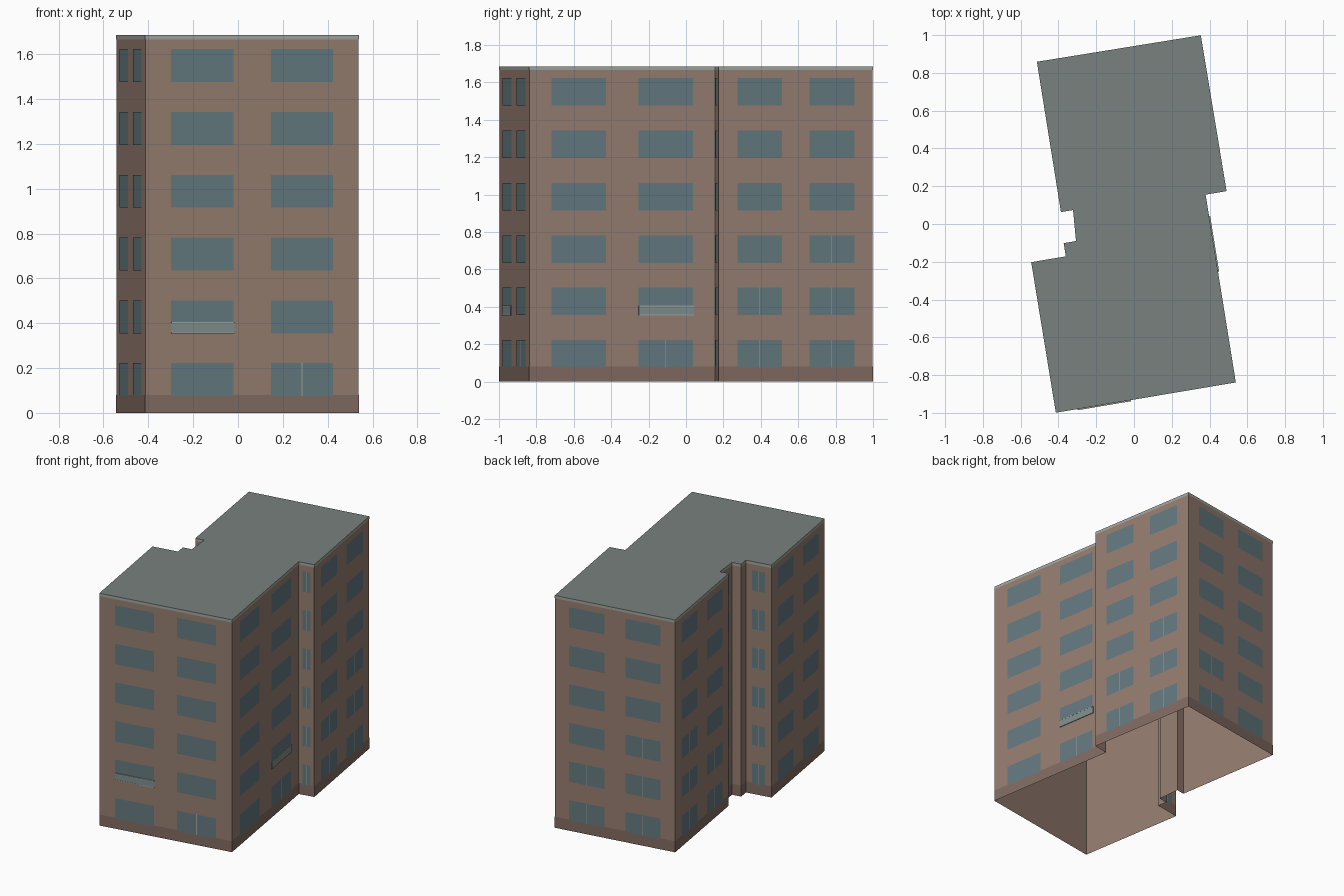
import bpy, bmesh
from mathutils import Vector

if "Cube" in bpy.data.objects:
    bpy.data.objects.remove(bpy.data.objects["Cube"])

H, PITCH, SILL, WIN_H, FLOORS = 1.685, 0.28, 0.075, 0.147, 6
# Footprint, counter-clockwise from the front left corner
PLAN = [Vector(p) for p in [
    (-0.413, -0.998), (0.538, -0.838), (0.378, 0.156), (0.489, 0.175),
    (0.353, 0.998), (-0.513, 0.858), (-0.386, 0.064), (-0.322, 0.075),
    (-0.306, -0.091), (-0.371, -0.102), (-0.360, -0.172), (-0.543, -0.203)]]
N = len(PLAN)
PAIR = [(0.12, 0.412), (0.588, 0.88)]
SINGLE = [(0.24, 0.76)]
# Window layout by wall index
LAYOUT = {0: PAIR, 1: PAIR, 2: SINGLE, 3: PAIR, 4: PAIR, 5: PAIR,
          7: SINGLE, 10: SINGLE, 11: PAIR}
# (wall, window): number of lower floors with a glazing bar
BARS = {(0, 1): 1, (1, 1): 1, (3, 0): 2, (3, 1): 3, (4, 0): 2, (4, 1): 3,
        (5, 0): 3, (5, 1): 2, (11, 0): 2, (2, 0): 6, (7, 0): 6, (10, 0): 6}
# (wall, window) with a second-floor railing
RAILS = [(0, 0), (1, 1)]


def material(name, rgb):
    m = bpy.data.materials.new(name)
    m.diffuse_color = (*rgb, 1)
    m.use_nodes = True
    m.node_tree.nodes["Principled BSDF"].inputs["Base Color"].default_value = m.diffuse_color
    return m


BRICK = material("brick", (0.30, 0.205, 0.16))
BASE = material("base_brick", (0.22, 0.145, 0.12))
ROOF = material("roof_grey", (0.19, 0.22, 0.205))
TRIM = material("pale_trim", (0.36, 0.37, 0.34))
GLASS = material("glass", (0.125, 0.19, 0.215))
RAIL = material("rail_glass", (0.21, 0.27, 0.265))


def finish(name, bm, mat):
    me = bpy.data.meshes.new(name)
    bm.to_mesh(me)
    bm.free()
    me.materials.append(mat)
    ob = bpy.data.objects.new(name, me)
    bpy.context.collection.objects.link(ob)
    return ob


def normal(i):
    d = (PLAN[(i + 1) % N] - PLAN[i]).normalized()
    return Vector((d.y, -d.x))


def outline(off):
    # Mitred outward offset of the footprint
    out = []
    for i in range(N):
        a, b = normal(i - 1 if i else N - 1), normal(i)
        out.append(PLAN[i] + (a + b) * off / (1 + a.dot(b)))
    return out


def band(name, z0, z1, off, mat):
    bm = bmesh.new()
    pts = outline(off)
    lo = [bm.verts.new((*p, z0)) for p in pts]
    hi = [bm.verts.new((*p, z1)) for p in pts]
    for i in range(N):
        j = (i + 1) % N
        bm.faces.new((lo[i], lo[j], hi[j], hi[i]))
    return finish(name, bm, mat)


def wall_point(i, t, z, off):
    p = PLAN[i].lerp(PLAN[(i + 1) % N], t) + normal(i) * off
    return (p.x, p.y, z)


def panel(bm, i, t0, t1, z0, z1, off):
    bm.faces.new([bm.verts.new(wall_point(i, t, z, off))
                  for t, z in ((t0, z0), (t1, z0), (t1, z1), (t0, z1))])


def slab(bm, i, t0, t1, z0, z1, depth):
    v = [[bm.verts.new(wall_point(i, t, z, o))
          for t, z in ((t0, z0), (t1, z0), (t1, z1), (t0, z1))]
         for o in (0.001, depth)]
    bm.faces.new(v[1])
    for k in range(4):
        n = (k + 1) % 4
        bm.faces.new((v[0][k], v[0][n], v[1][n], v[1][k]))


# Walls, open underneath, with base course and roof edge
band("walls", 0, H - 0.002, 0, BRICK)
band("base_course", 0, 0.08, 0.001, BASE)
band("roof_edge", H - 0.02, H, 0.001, TRIM)

# Flat roof
bm = bmesh.new()
bm.faces.new([bm.verts.new((*p, H)) for p in outline(0.001)])
finish("roof", bm, ROOF)

# Windows, glazing bars and railings
panes, bars, rails, rail_edges = (bmesh.new() for _ in range(4))
for i, spans in LAYOUT.items():
    length = (PLAN[(i + 1) % N] - PLAN[i]).length
    for w, (t0, t1) in enumerate(spans):
        for f in range(FLOORS):
            z = SILL + f * PITCH
            panel(panes, i, t0, t1, z, z + WIN_H, 0.002)
            if f < BARS.get((i, w), 0):
                mid, half = (t0 + t1) / 2, 0.002 / length
                panel(bars, i, mid - half, mid + half, z, z + WIN_H, 0.003)
        if (i, w) in RAILS:
            z = SILL + PITCH
            slab(rails, i, t0, t1 + 0.005, z, z + 0.05, 0.006)
            for e in (z - 0.001, z + 0.047):
                slab(rail_edges, i, t0, t1 + 0.005, e, e + 0.004, 0.007)
finish("windows", panes, GLASS)
finish("glazing_bars", bars, TRIM)
finish("balcony_railings", rails, RAIL)
finish("railing_edges", rail_edges, TRIM)
